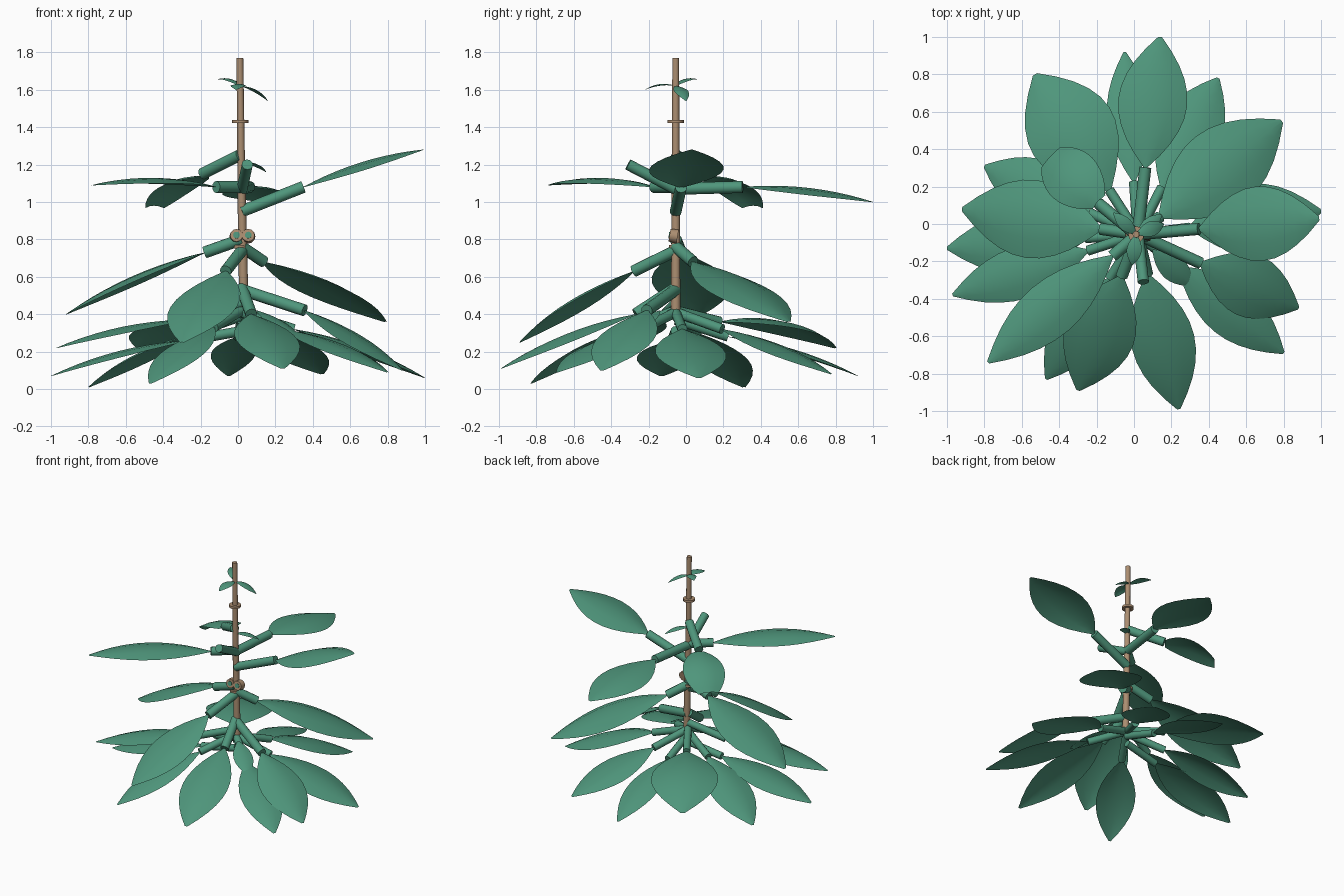
import bpy, bmesh, math
from mathutils import Vector

if "Cube" in bpy.data.objects:
    bpy.data.objects.remove(bpy.data.objects["Cube"])


def material(name, rgb):
    m = bpy.data.materials.new(name)
    m.diffuse_color = (*rgb, 1)
    m.use_nodes = True
    m.node_tree.nodes["Principled BSDF"].inputs["Base Color"].default_value = m.diffuse_color
    return m


GREEN = material("leaf green", (0.078, 0.305, 0.20))
BROWN = material("stem brown", (0.41, 0.27, 0.165))
AXIS = Vector((0.02, -0.055, 0))


def finish(name, bm, mat, angle):
    me = bpy.data.meshes.new(name)
    bm.to_mesh(me)
    bm.free()
    me.materials.append(mat)
    ob = bpy.data.objects.new(name, me)
    bpy.context.collection.objects.link(ob)
    bpy.ops.object.select_all(action='DESELECT')
    ob.select_set(True)
    bpy.context.view_layer.objects.active = ob
    bpy.ops.object.shade_smooth_by_angle(angle=math.radians(angle))


def tube(name, a, b, r1, r2, mat):
    """Capped cylinder between two points."""
    a, b = Vector(a), Vector(b)
    bm = bmesh.new()
    bmesh.ops.create_cone(bm, cap_ends=True, segments=12, radius1=r1, radius2=r2,
                          depth=(b - a).length)
    bm.transform((b - a).to_track_quat('Z', 'Y').to_matrix().to_4x4())
    bmesh.ops.translate(bm, verts=bm.verts, vec=(a + b) / 2)
    finish(name, bm, mat, 40)


def pointed(t):
    return max(0.03, math.sin(math.pi * t)) ** 0.83


def blunt(t):
    return math.sin(math.pi * (0.05 + 0.85 * t)) ** 0.6


def leaf(name, base, tip, width, outline=pointed, arch=0.05, steps=10):
    """Arched blade whose edges droop a little below the midrib."""
    base, tip = Vector(base), Vector(tip)
    d = tip - base
    side = d.cross(Vector((0, 0, 1))).normalized()
    up = side.cross(d).normalized()
    bm = bmesh.new()
    rows = []
    for i in range(steps + 1):
        t = i / steps
        w = outline(t) * width / 2
        mid = base + d * t + up * (arch * d.length * 4 * t * (1 - t))
        rows.append([bm.verts.new(mid + side * (j / 2 * w) - up * (j * j * 0.05 * w))
                     for j in range(-2, 3)])
    for r0, r1 in zip(rows, rows[1:]):
        for j in range(4):
            bm.faces.new((r0[j], r0[j + 1], r1[j + 1], r1[j]))
    finish(name, bm, GREEN, 60)


def stalked_leaf(stem_z, reach, base_z, tip, width, radius, arch=0.05):
    """Stalk pointing from the stem toward the tip, with a blade at its end."""
    out = Vector((tip[0], tip[1], 0)) - AXIS
    base = AXIS + out.normalized() * reach
    base.z = base_z
    tube("leaf_stalk", AXIS + Vector((0, 0, stem_z)), base, radius, radius, GREEN)
    leaf("leaf_blade", base, tip, width, arch=arch)


# Main stem in two slightly offset lengths
tube("lower_stem", (0.032, -0.055, 0.42), (0.018, -0.055, 1.10), 0.025, 0.022, BROWN)
tube("upper_stem", (0.018, -0.055, 1.10), (0.010, -0.055, 1.77), 0.021, 0.018, BROWN)

# Node collars
for z, r in ((1.43, 0.043), (0.76, 0.036)):
    tube("stem_collar", (0.012, -0.055, z - 0.009), (0.012, -0.055, z + 0.009), r, r, BROWN)

# Pair of round leaf scars on the front of the stem
for x in (-0.008, 0.055):
    tube("leaf_scar", (x, -0.045, 0.815), (x, -0.088, 0.822), 0.038, 0.034, BROWN)
    tube("leaf_scar_core", (x, -0.085, 0.822), (x, -0.092, 0.823), 0.018, 0.018, GREEN)

# Upper leaves: stalk height on stem, stalk reach, blade base height, tip, width
for stem_z, reach, base_z, tip, width in (
        (0.95, 0.33, 1.08, (0.99, 0.03, 1.28), 0.40),
        (1.07, 0.36, 1.08, (0.14, 1.00, 1.00), 0.37),
        (1.08, 0.18, 1.08, (-0.78, -0.74, 1.09), 0.30),
        (0.80, 0.20, 0.73, (-0.92, 0.08, 0.40), 0.42),
        (0.76, 0.15, 0.68, (0.79, 0.55, 0.36), 0.44),
        (0.74, 0.24, 0.63, (-0.30, -0.89, 0.25), 0.38),
        (0.53, 0.37, 0.42, (0.88, -0.45, 0.10), 0.34),
        (0.54, 0.22, 0.40, (0.24, -0.99, 0.11), 0.34)):
    stalked_leaf(stem_z, reach, base_z, tip, width, 0.032)

# Bottom whorl: stalk rise, blade base height, tip, width, arch
for rise, base_z, tip, width, arch in (
        (0.09, 0.37, (-0.97, -0.38, 0.22), 0.28, 0.05),
        (0.06, 0.36, (-0.53, 0.80, 0.22), 0.48, 0.10),
        (0.09, 0.32, (0.80, -0.69, 0.09), 0.29, 0.05),
        (0.09, 0.32, (1.00, 0.07, 0.06), 0.38, 0.05),
        (0.09, 0.32, (0.45, 0.78, 0.08), 0.34, 0.05),
        (0.09, 0.28, (-0.05, 0.92, 0.07), 0.24, 0.05),
        (0.09, 0.30, (-0.80, 0.31, 0.01), 0.32, 0.05),
        (0.05, 0.26, (-1.00, -0.13, 0.07), 0.32, 0.05),
        (0.09, 0.33, (-0.47, -0.83, 0.03), 0.28, 0.05)):
    stalked_leaf(base_z + rise, 0.28, base_z, tip, width, 0.027, arch)

# Small leaf tucked under the front leaves
leaf("inner_leaf", (0.10, -0.14, 0.42), (0.32, -0.33, 0.28), 0.14)

# Blunt drooping leaf near the top
tube("blunt_leaf_stalk", (0.01, -0.055, 1.25), (-0.19, 0.11, 1.15), 0.032, 0.032, GREEN)
leaf("blunt_leaf_blade", (-0.19, 0.12, 1.14), (-0.45, 0.36, 0.98), 0.30, blunt, 0.12)

# Bare stalk that has lost its blade
tube("bare_stalk", (0.02, -0.04, 1.06), (0.05, -0.31, 1.20), 0.03, 0.03, GREEN)

# Young leaves at the crown and a small one lower down
for z, tip, width in ((1.62, (-0.11, 0.06, 1.655), 0.07), (1.62, (0.16, 0.0, 1.54), 0.08),
                      (1.62, (-0.01, -0.22, 1.60), 0.08), (1.21, (0.15, 0.05, 1.16), 0.07)):
    leaf("young_leaf", (0.012, -0.055, z), tip, width, arch=0.12)
